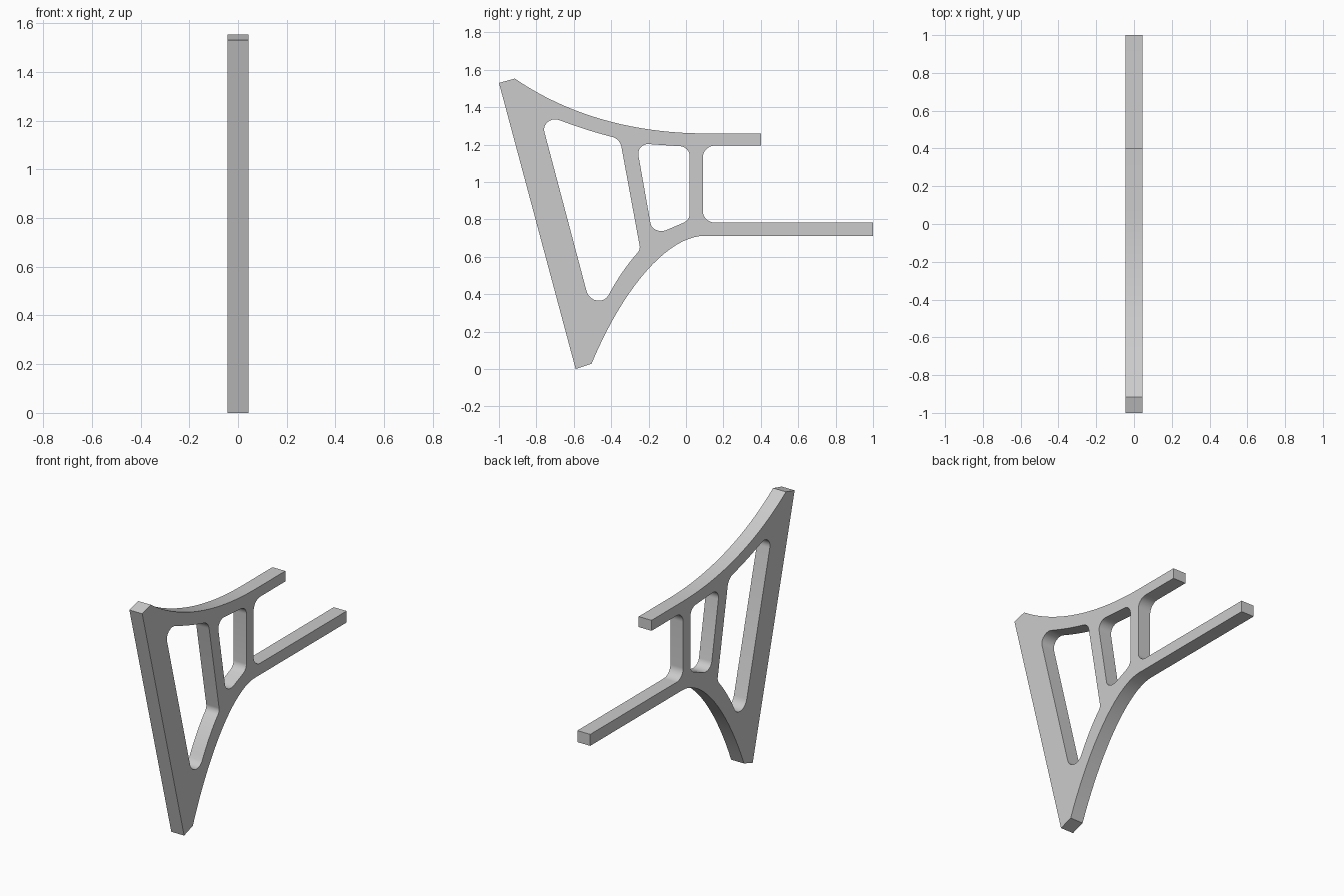
import bpy
from math import tan
from mathutils import Matrix, Vector
from mathutils.geometry import interpolate_bezier

if "Cube" in bpy.data.objects:
    bpy.data.objects.remove(bpy.data.objects["Cube"])

HALF_THICKNESS = 0.044


def rounded_path(steps, segments=10):
    """Steps are (y, z) points; ("arc", corner, end) rounds towards a corner."""
    points = []
    for step in steps:
        if step[0] != "arc":
            points.append(Vector(step))
            continue
        start, corner, end = points[-1], Vector(step[1]), Vector(step[2])
        turn = max((corner - start).angle(end - corner), 0.01)
        k = 4 / 3 * tan(turn / 4) / tan(turn / 2)
        points += interpolate_bezier(start, start.lerp(corner, k),
                                     end.lerp(corner, k), end, segments + 1)[1:]
    return points


# Outer silhouette of the bracket
outline = rounded_path([
    (-1, 1.53), (-0.915, 1.553),
    ("arc", (-0.49, 1.26), (0.1, 1.26)),
    (0.4, 1.26), (0.4, 1.195), (0.155, 1.195),
    ("arc", (0.09, 1.195), (0.09, 1.13)),
    (0.09, 0.846),
    ("arc", (0.09, 0.783), (0.155, 0.783)),
    (1, 0.783), (1, 0.712), (0.1, 0.712),
    ("arc", (-0.22, 0.712), (-0.505, 0.028)),
    (-0.59, 0),
], 20)

# Large opening behind the sloping front edge
large_opening = rounded_path([
    (-0.532, 0.417), (-0.757, 1.267),
    ("arc", (-0.786, 1.375), (-0.675, 1.33)),
    ("arc", (-0.53, 1.275), (-0.39, 1.24)),
    ("arc", (-0.353, 1.228), (-0.345, 1.187)),
    (-0.248, 0.66),
    ("arc", (-0.243, 0.637), (-0.262, 0.618)),
    ("arc", (-0.345, 0.525), (-0.414, 0.395)),
    ("arc", (-0.49, 0.265), (-0.532, 0.417)),
])[:-1]

# Small opening between the two struts
small_opening = rounded_path([
    (-0.19, 0.78), (-0.254, 1.14),
    ("arc", (-0.267, 1.207), (-0.2, 1.203)),
    ("arc", (-0.12, 1.197), (-0.035, 1.192)),
    ("arc", (0.02, 1.19), (0.02, 1.137)),
    (0.02, 0.83),
    ("arc", (0.02, 0.795), (-0.018, 0.78)),
    (-0.1, 0.745),
    ("arc", (-0.177, 0.71), (-0.19, 0.78)),
])[:-1]

# Filled profile with openings, extruded to a plate
curve = bpy.data.curves.new("bracket_profile", "CURVE")
curve.dimensions = "2D"
curve.fill_mode = "BOTH"
curve.extrude = HALF_THICKNESS
for path in (outline, large_opening, small_opening):
    spline = curve.splines.new("POLY")
    spline.points.add(len(path) - 1)
    spline.use_cyclic_u = True
    for point, co in zip(spline.points, path):
        point.co = (co.x, co.y, 0, 1)

bracket = bpy.data.objects.new("support_bracket", curve)
bpy.context.collection.objects.link(bracket)
bpy.ops.object.select_all(action="DESELECT")
bracket.select_set(True)
bpy.context.view_layer.objects.active = bracket
bpy.ops.object.convert(target="MESH")
bracket = bpy.context.object

# Stand the plate upright in the side plane and weld its caps
bracket.data.transform(Matrix(((0, 0, 1, 0), (1, 0, 0, 0),
                               (0, 1, 0, 0), (0, 0, 0, 1))))
bpy.ops.object.mode_set(mode="EDIT")
bpy.ops.mesh.select_all(action="SELECT")
bpy.ops.mesh.remove_doubles(threshold=0.0001)
bpy.ops.mesh.normals_make_consistent(inside=False)
bpy.ops.object.mode_set(mode="OBJECT")
bpy.ops.object.shade_smooth_by_angle()

# Plain grey finish
grey = bpy.data.materials.new("light_grey")
grey.use_nodes = True
colour = (0.6, 0.6, 0.6, 1)
grey.diffuse_color = colour
grey.node_tree.nodes["Principled BSDF"].inputs["Base Color"].default_value = colour
bracket.data.materials.clear()
bracket.data.materials.append(grey)
